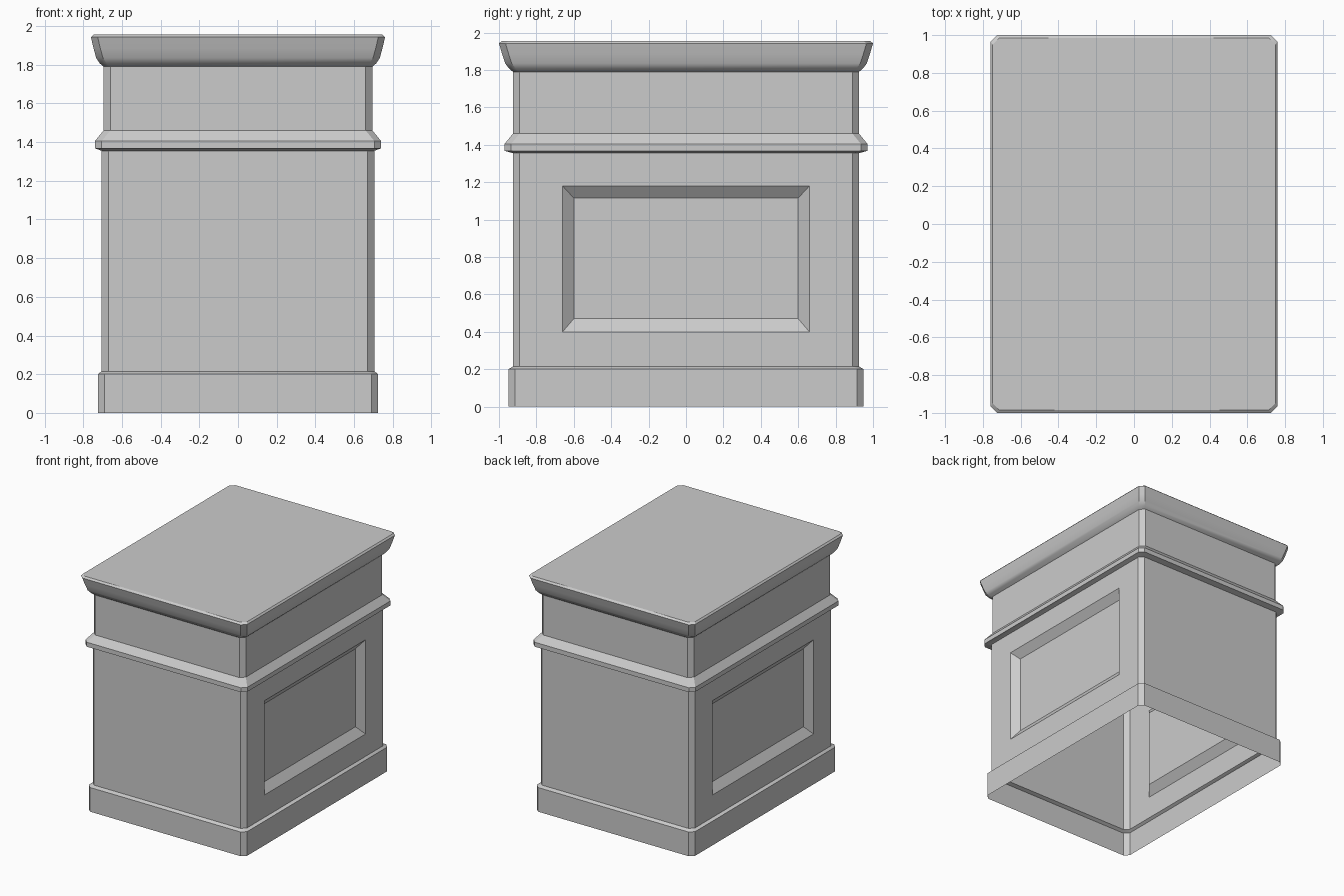
import bpy, bmesh, math

if "Cube" in bpy.data.objects:
    bpy.data.objects.remove(bpy.data.objects["Cube"])

stone = bpy.data.materials.new("light grey")
stone.use_nodes = True
stone.diffuse_color = (0.6, 0.6, 0.6, 1)
stone.node_tree.nodes["Principled BSDF"].inputs["Base Color"].default_value = (0.6, 0.6, 0.6, 1)


def ring(bm, hx, hy, z, c):
    """Rectangle with chamfered corners."""
    pts = [(hx, c - hy), (hx, hy - c), (hx - c, hy), (c - hx, hy),
           (-hx, hy - c), (-hx, c - hy), (c - hx, -hy), (hx - c, -hy)]
    return [bm.verts.new((x, y, z)) for x, y in pts]


def loft(bm, levels):
    """Stack chamfered rectangles into an open-bottomed shell."""
    rings = [ring(bm, *lv) for lv in levels]
    for a, b in zip(rings, rings[1:]):
        for i in range(8):
            j = (i + 1) % 8
            bm.faces.new((a[i], a[j], b[j], b[i]))
    return rings


def finish(bm, name):
    bm.normal_update()
    mesh = bpy.data.meshes.new(name)
    bm.to_mesh(mesh)
    bm.free()
    mesh.materials.append(stone)
    ob = bpy.data.objects.new(name, mesh)
    bpy.context.collection.objects.link(ob)
    bpy.ops.object.select_all(action="DESELECT")
    ob.select_set(True)
    bpy.context.view_layer.objects.active = ob
    bpy.ops.object.shade_smooth_by_angle(angle=math.radians(30))


# Plinth with sloped top edge
bm = bmesh.new()
loft(bm, [(0.725, 0.95, 0, 0.035), (0.725, 0.95, 0.2, 0.035), (0.705, 0.925, 0.215, 0.035)])
finish(bm, "plinth")

# Body with a recessed panel on each long side
bm = bmesh.new()
loft(bm, [(0.705, 0.925, 0.215, 0.035), (0.705, 0.925, 1.355, 0.035)])
bm.normal_update()
for face in [f for f in bm.faces if abs(f.normal.x) > 0.9]:
    side = math.copysign(1, face.normal.x)
    for hy, low, high, x in ((0.66, 0.40, 1.18, 0.705), (0.60, 0.47, 1.115, 0.655)):
        bmesh.ops.inset_individual(bm, faces=[face], thickness=0.03)
        for v in face.verts:
            v.co = (side * x, math.copysign(hy, v.co.y), low if v.co.z < 0.8 else high)
finish(bm, "panelled_body")

# Ledge moulding
bm = bmesh.new()
loft(bm, [(0.705, 0.925, 1.355, 0.035), (0.74, 0.97, 1.368, 0.035),
          (0.74, 0.97, 1.405, 0.035), (0.695, 0.925, 1.46, 0.035)])
finish(bm, "ledge_moulding")

# Frieze between the ledge and the cap
bm = bmesh.new()
loft(bm, [(0.695, 0.925, 1.46, 0.035), (0.695, 0.925, 1.79, 0.035)])
finish(bm, "frieze")

# Flared cap with closed top
bm = bmesh.new()
rings = loft(bm, [(0.695, 0.925, 1.79, 0.035), (0.715, 0.945, 1.807, 0.035),
                  (0.733, 0.967, 1.835, 0.035), (0.747, 0.983, 1.885, 0.035),
                  (0.76, 1.0, 1.942, 0.035), (0.748, 0.985, 1.955, 0.035)])
bm.faces.new(rings[-1])
finish(bm, "cap")
